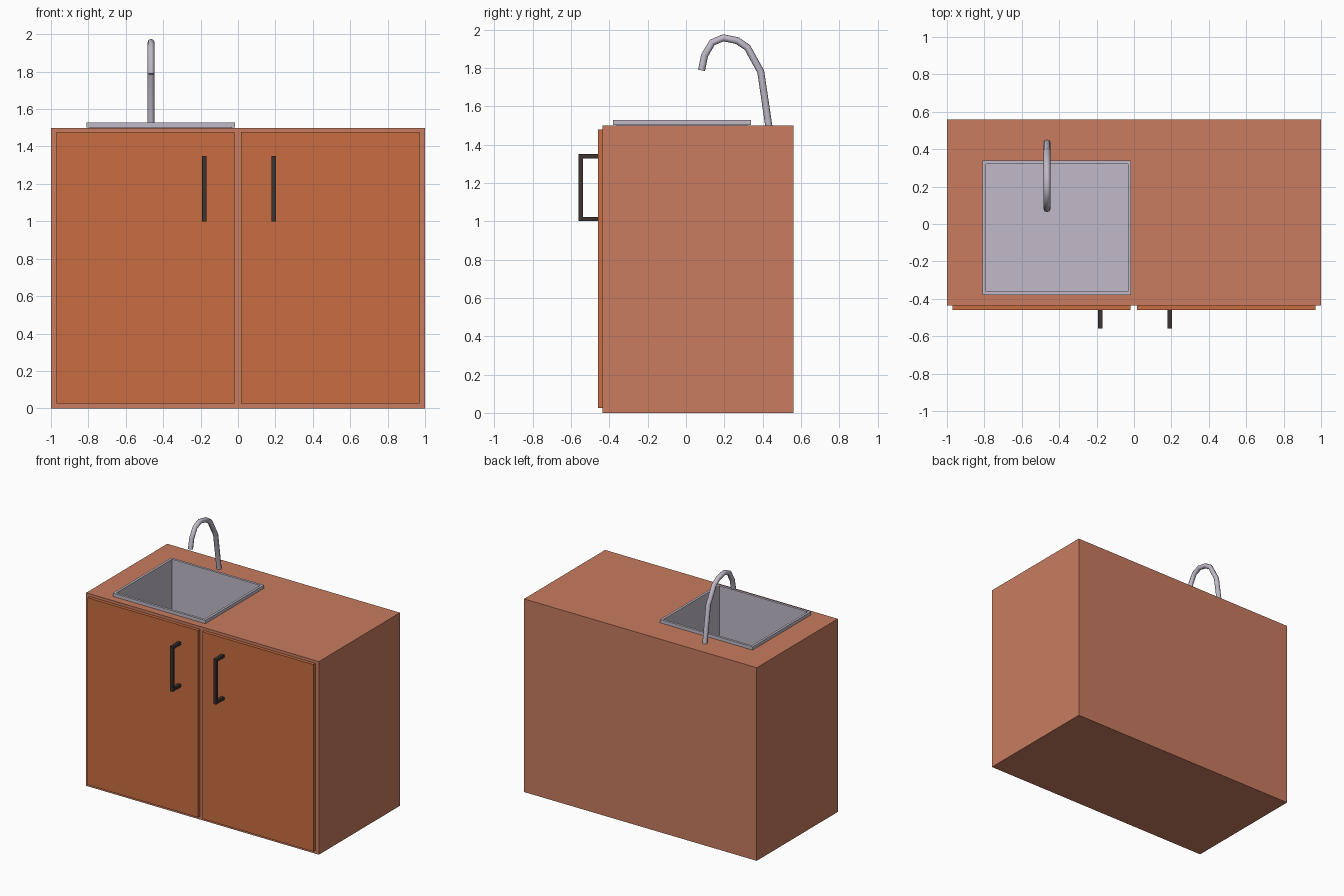
import bpy, bmesh

if "Cube" in bpy.data.objects:
    bpy.data.objects.remove(bpy.data.objects["Cube"])


def material(name, rgb):
    m = bpy.data.materials.new(name)
    m.diffuse_color = (*rgb, 1)
    m.use_nodes = True
    m.node_tree.nodes["Principled BSDF"].inputs["Base Color"].default_value = m.diffuse_color
    return m


WOOD = material("wood", (0.58, 0.20, 0.115))
DOOR = material("door_wood", (0.58, 0.155, 0.052))
STEEL = material("steel", (0.53, 0.49, 0.58))
DARK = material("dark_metal", (0.045, 0.032, 0.028))


def add_object(name, bm, mat=None):
    bmesh.ops.recalc_face_normals(bm, faces=bm.faces)
    me = bpy.data.meshes.new(name)
    bm.to_mesh(me)
    bm.free()
    ob = bpy.data.objects.new(name, me)
    bpy.context.collection.objects.link(ob)
    if mat:
        me.materials.append(mat)
    return ob


def box(name, x, y, z, mat=None):
    bm = bmesh.new()
    bmesh.ops.create_cube(bm, size=1)
    for v in bm.verts:
        for i, (a, b) in enumerate((x, y, z)):
            v.co[i] = a if v.co[i] < 0 else b
    return add_object(name, bm, mat)


# Cabinet body with a hole for the basin
cabinet = box("cabinet", (-1, 1), (-0.435, 0.56), (0, 1.5), WOOD)
cutter = box("sink_cutter", (-0.80, -0.025), (-0.37, 0.33), (1.0, 1.6))
cutter.hide_render = True
cutter.display_type = 'WIRE'
cut = cabinet.modifiers.new("sink_hole", 'BOOLEAN')
cut.object = cutter
cut.operation = 'DIFFERENCE'
cut.solver = 'EXACT'

# Sink: raised rim, inset and pushed down into a basin
sink = box("sink", (-0.81, -0.015), (-0.38, 0.34), (1.502, 1.527), STEEL)
bm = bmesh.new()
bm.from_mesh(sink.data)
top = max(bm.faces, key=lambda f: f.calc_center_median().z)
bottom = min(bm.faces, key=lambda f: f.calc_center_median().z)
bmesh.ops.delete(bm, geom=[bottom], context='FACES_ONLY')
bmesh.ops.inset_region(bm, faces=[top], thickness=0.026)
floor = bmesh.ops.extrude_discrete_faces(bm, faces=[top])["faces"][0]
bmesh.ops.translate(bm, verts=floor.verts, vec=(0, 0, -0.48))
bm.to_mesh(sink.data)
bm.free()

# Doors and C-shaped handles
C_PROFILE = [(-0.46, 1.0), (-0.56, 1.0), (-0.56, 1.35), (-0.46, 1.35),
             (-0.46, 1.328), (-0.538, 1.328), (-0.538, 1.022), (-0.46, 1.022)]
for side, x0, x1, hx in (("left", -0.97, -0.02, -0.18), ("right", 0.015, 0.97, 0.192)):
    box(side + "_door", (x0, x1), (-0.46, -0.435), (0.025, 1.478), DOOR)
    bm = bmesh.new()
    face = bm.faces.new([bm.verts.new((hx - 0.0125, y, z)) for y, z in C_PROFILE])
    ext = bmesh.ops.extrude_face_region(bm, geom=[face])
    bmesh.ops.translate(bm, vec=(0.025, 0, 0),
                        verts=[g for g in ext["geom"] if isinstance(g, bmesh.types.BMVert)])
    add_object(side + "_handle", bm, DARK)

# Faucet: eight-sided tube along an arched path
PATH = [(0.433, 1.49), (0.39, 1.78), (0.32, 1.907), (0.268, 1.942), (0.195, 1.957),
        (0.137, 1.933), (0.097, 1.865), (0.081, 1.787)]
curve = bpy.data.curves.new("faucet", 'CURVE')
curve.dimensions = '3D'
curve.bevel_depth = 0.0185
curve.bevel_resolution = 2
curve.use_fill_caps = True
spline = curve.splines.new('POLY')
spline.points.add(len(PATH) - 1)
for p, (y, z) in zip(spline.points, PATH):
    p.co = (-0.465, y, z, 1)
curve.materials.append(STEEL)
faucet = bpy.data.objects.new("faucet", curve)
bpy.context.collection.objects.link(faucet)
